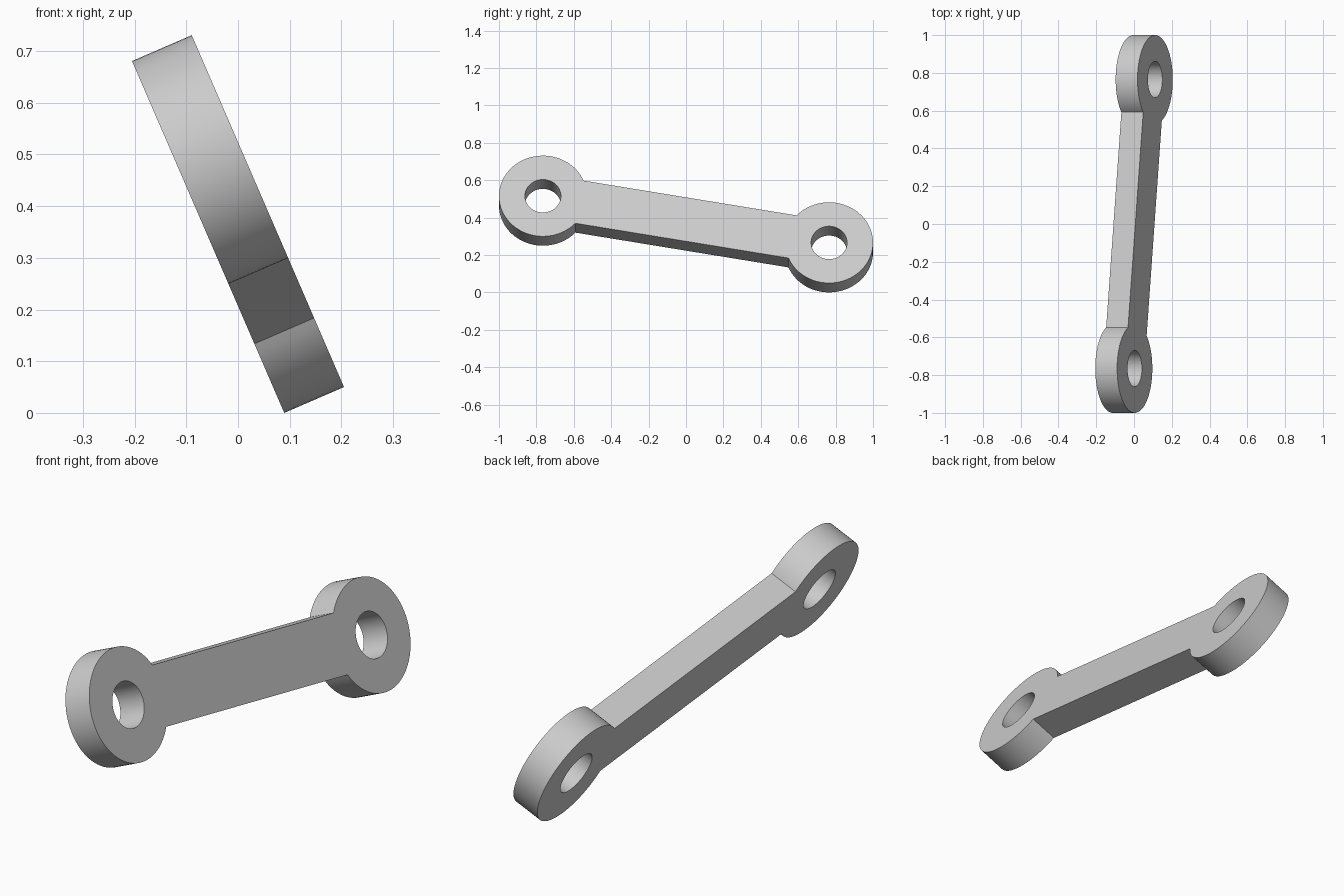
import bpy
import bmesh
from math import sin, cos, asin, atan2, pi, radians, hypot
from mathutils import Matrix, Vector

cube = bpy.data.objects.get("Cube")
if cube:
    bpy.data.objects.remove(cube, do_unlink=True)

END_Y, END_V = 0.765, 0.136      # eye centres within the tilted plane
EYE_R, HOLE_R = 0.235, 0.096
BAR_HALF = 0.126
THICK = 0.126
TILT = radians(23.4)
HALF = hypot(END_Y, END_V)
STEPS = 64


def arc(cx, start, end, radius, steps):
    return [(cx + radius * cos(start + (end - start) * i / steps),
             radius * sin(start + (end - start) * i / steps)) for i in range(steps + 1)]


# Profile: two round eyes joined by a straight bar, with a hole in each eye
a = asin(BAR_HALF / EYE_R)
outline = (arc(HALF, -pi + a, pi - a, EYE_R, STEPS)
           + arc(-HALF, a, 2 * pi - a, EYE_R, STEPS))
loops = [outline] + [arc(s * HALF, 0, 2 * pi, HOLE_R, STEPS)[:-1] for s in (-1, 1)]

bm = bmesh.new()
for loop in loops:
    verts = [bm.verts.new((x, y, -THICK / 2)) for x, y in loop]
    for i, v in enumerate(verts):
        bm.edges.new((v, verts[i - 1]))
bmesh.ops.triangle_fill(bm, use_beauty=True, edges=bm.edges[:], normal=(0, 0, 1))

# Thickness
ext = bmesh.ops.extrude_face_region(bm, geom=bm.faces[:], use_keep_orig=True)
top = [g for g in ext["geom"] if isinstance(g, bmesh.types.BMVert)]
bmesh.ops.translate(bm, verts=top, vec=(0, 0, THICK))
bmesh.ops.recalc_face_normals(bm, faces=bm.faces[:])

# Lean the link sideways and slope it down toward the back
up = Vector((-sin(TILT), 0, cos(TILT)))
back = Vector((0, 1, 0))
slope = atan2(END_V, END_Y)
along = back * cos(slope) - up * sin(slope)
across = back * sin(slope) + up * cos(slope)
pose = Matrix((along, across, along.cross(across))).transposed().to_4x4()
bm.transform(pose)
low = min(v.co.z for v in bm.verts)
bmesh.ops.translate(bm, verts=bm.verts[:], vec=(0, 0, -low))

mesh = bpy.data.meshes.new("link_arm")
bm.to_mesh(mesh)
bm.free()
link = bpy.data.objects.new("link_arm", mesh)
bpy.context.collection.objects.link(link)

# Plain grey finish
grey = bpy.data.materials.new("light_grey")
grey.use_nodes = True
colour = (0.6, 0.6, 0.6, 1)
grey.diffuse_color = colour
grey.node_tree.nodes["Principled BSDF"].inputs["Base Color"].default_value = colour
mesh.materials.append(grey)

bpy.ops.object.select_all(action="DESELECT")
link.select_set(True)
bpy.context.view_layer.objects.active = link
bpy.ops.object.shade_smooth_by_angle(angle=radians(30))
